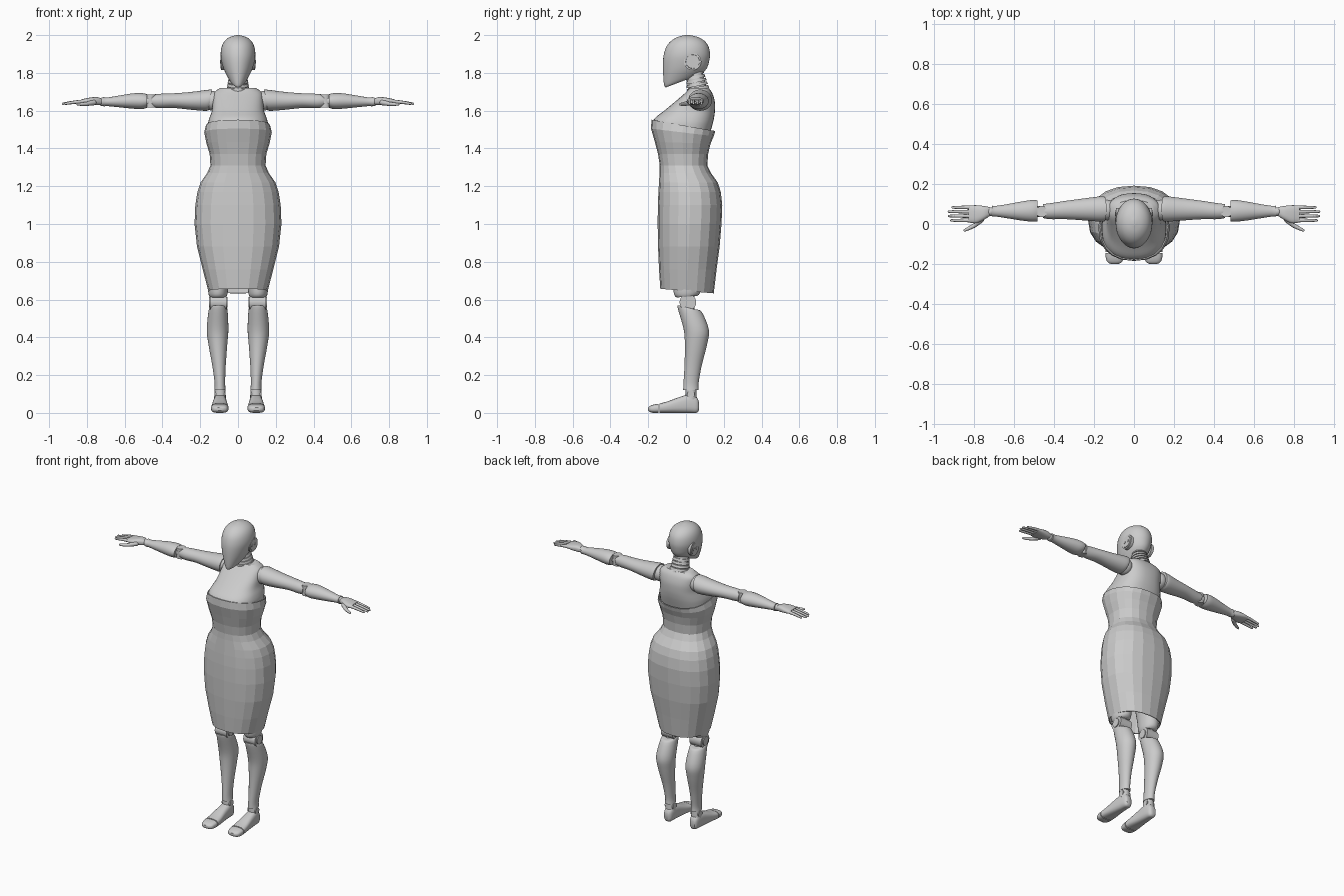
import bpy, bmesh
from math import sin, cos, pi, radians, copysign
from mathutils import Vector, Matrix


def finish(name, bm, mirror=False, angle=40):
    bmesh.ops.recalc_face_normals(bm, faces=bm.faces)
    me = bpy.data.meshes.new(name)
    bm.to_mesh(me)
    bm.free()
    if angle:
        me.shade_smooth()
        me.set_sharp_from_angle(angle=radians(angle))
    ob = bpy.data.objects.new(name, me)
    bpy.context.collection.objects.link(ob)
    if mirror:
        ob.modifiers.new("Mirror", 'MIRROR')
    return ob


def spline(keys, steps):
    """Catmull-Rom interpolation through the section tuples."""
    out = []
    for i in range(len(keys) - 1):
        a, b = keys[max(i - 1, 0)], keys[i]
        c, d = keys[i + 1], keys[min(i + 2, len(keys) - 1)]
        for s in range(steps):
            t = s / steps
            out.append([0.5 * (2 * q + (r - p) * t + (2 * p - 5 * q + 4 * r - w) * t * t
                               + (3 * q - p - 3 * r + w) * t ** 3)
                        for p, q, r, w in zip(a, b, c, d)])
    return out + [list(keys[-1])]


def loft(name, keys, axis='z', n=28, power=2.0, steps=4, mirror=False, angle=40, caps=True):
    """Sections are (t, u0, u1, v0, v1[, tilt]); t runs along the axis, tilt shifts t along v."""
    keys = [tuple(k) + (0.0,) * (6 - len(k)) for k in keys]
    bm = bmesh.new()
    rings = []
    for t, u0, u1, v0, v1, tilt in spline(keys, steps):
        ring = []
        for i in range(n):
            a = 2 * pi * i / n
            c, s = (copysign(abs(f) ** (2 / power), f) for f in (cos(a), sin(a)))
            u = (u0 + u1) / 2 + c * (u1 - u0) / 2
            v = (v0 + v1) / 2 + s * (v1 - v0) / 2
            w = t + tilt * s
            ring.append(bm.verts.new({'z': (u, v, w), 'x': (w, u, v), 'y': (u, w, v)}[axis]))
        rings.append(ring)
    for r, q in zip(rings, rings[1:]):
        for i in range(n):
            j = (i + 1) % n
            bm.faces.new((r[i], r[j], q[j], q[i]))
    if caps:
        bm.faces.new(rings[0])
        bm.faces.new(rings[-1])
    return finish(name, bm, mirror, angle)


def add_rod(bm, p, q, r0, r1, n=24):
    p, q = Vector(p), Vector(q)
    rot = (q - p).to_track_quat('Z', 'Y').to_matrix().to_4x4()
    bmesh.ops.create_cone(bm, cap_ends=True, segments=n, radius1=r0, radius2=r1,
                          depth=(q - p).length, matrix=Matrix.Translation((p + q) / 2) @ rot)


def add_ball(bm, p, r, n=14):
    bmesh.ops.create_uvsphere(bm, u_segments=n, v_segments=n // 2 + 1, radius=r,
                              matrix=Matrix.Translation(p))


def rods(name, parts, mirror=True):
    bm = bmesh.new()
    for part in parts:
        add_rod(bm, *part)
    return finish(name, bm, mirror)


def ball(name, p, r):
    bm = bmesh.new()
    add_ball(bm, p, r, 24)
    return finish(name, bm, True)


def chain(name, points, radii):
    """Jointed digit made of tapered rods and knuckle balls."""
    bm = bmesh.new()
    for i, (p, r) in enumerate(zip(points, radii)):
        add_ball(bm, p, r, 12)
        if i:
            add_rod(bm, points[i - 1], p, radii[i - 1], r, 12)
    return finish(name, bm, True)


def sym(rows):
    """Turn (t, half_width, v0, v1, ...) into full centred sections."""
    return [(r[0], -r[1], r[1]) + tuple(r[2:]) for r in rows]


# Head with sloping jaw
loft("head", sym([(1.757, .030, -.107, .075, .034), (1.768, .046, -.116, .09, .032),
                  (1.812, .072, -.121, .112, .016), (1.86, .087, -.122, .123, .004),
                  (1.90, .092, -.117, .127), (1.94, .086, -.103, .119),
                  (1.97, .070, -.078, .097), (1.99, .043, -.044, .062),
                  (2.0, .008, -.004, .02)]), n=36)

# Ear discs with raised rims
rods("ear_disc", [((.07, .035, 1.86), (.089, .035, 1.86), .046, .046),
                  ((.085, .035, 1.86), (.092, .035, 1.86), .038, .036),
                  ((.085, .02, 1.86), (.095, .02, 1.86), .009, .009),
                  ((.085, .05, 1.86), (.095, .05, 1.86), .009, .009)])

# Ribbed neck
neck = []
for i in range(6):
    z, y, r = 1.69 + .02 * i, .068 - .004 * i, .064 - .003 * i
    neck.append(((0, y, z), (0, y - .003, z + .015), r, r - .004))
neck.append(((0, .07, 1.67), (0, .04, 1.82), .052, .042))
rods("neck", neck, mirror=False)

# Smooth upper torso under the dress
loft("torso", sym([(1.40, .135, -.135, .11), (1.47, .158, -.165, .125), (1.525, .16, -.178, .14),
                   (1.56, .152, -.165, .148), (1.60, .138, -.115, .153),
                   (1.65, .134, -.055, .152), (1.695, .127, -.003, .138),
                   (1.72, .095, .02, .118)]), power=2.5, n=36)

# Low-poly faceted dress, open at top and hem
dress = loft("dress", sym([(1.522, .170, -.183, .155, -.03), (1.485, .179, -.185, .147, -.02),
                           (1.43, .168, -.165, .130, -.005), (1.37, .150, -.148, .117),
                           (1.31, .146, -.139, .113), (1.27, .163, -.14, .132),
                           (1.22, .198, -.143, .168), (1.17, .215, -.146, .184),
                           (1.10, .226, -.149, .192), (1.0, .230, -.150, .188),
                           (.88, .217, -.148, .178), (.76, .187, -.143, .162),
                           (.645, .157, -.136, .147, -.012)]),
             n=20, power=2.3, steps=1, angle=0, caps=False)
solid = dress.modifiers.new("Thickness", 'SOLIDIFY')
solid.thickness = .006

# Thighs
loft("thigh", [(1.05, .01, .19, -.1, .12), (.85, .025, .18, -.09, .11),
               (.70, .048, .162, -.07, .085), (.635, .055, .157, -.064, .076, .004),
               (.615, .062, .150, -.05, .06, .004)], mirror=True)

# Knee joints
rods("knee_joint", [((.062, .01, .585), (.148, .01, .585), .044, .044),
                    ((.056, .01, .585), (.154, .01, .585), .028, .028),
                    ((.105, .01, .54), (.105, .01, .63), .035, .035)])

# Lower legs
loft("shin", [(.558, .060, .148, -.045, .06, -.012), (.54, .055, .156, -.042, .085, -.008),
              (.44, .051, .165, -.012, .121), (.36, .057, .156, -.006, .111),
              (.25, .065, .136, -.008, .083), (.16, .068, .124, -.013, .067),
              (.12, .065, .125, -.015, .067)], mirror=True)

# Ankles
rods("ankle_joint", [((.095, .026, .07), (.095, .026, .125), .032, .028),
                     ((.065, .026, .098), (.125, .026, .098), .02, .02)])

# Feet and toe caps
loft("foot", [(.068, .08, .112, .012, .06), (.055, .068, .122, 0, .083),
              (.02, .062, .128, 0, .098), (-.04, .058, .134, 0, .082),
              (-.10, .052, .140, 0, .06), (-.14, .05, .143, 0, .05)],
     axis='y', power=2.8, mirror=True)
loft("toe_cap", [(-.145, .05, .143, 0, .048), (-.17, .053, .141, 0, .044),
                 (-.19, .06, .133, .004, .037), (-.2, .077, .117, .012, .028)],
     axis='y', power=2.8, mirror=True)

# Shoulder balls
ball("shoulder_joint", (.135, .07, 1.652), .052)

# Upper arms
loft("upper_arm", [(.147, .014, .136, 1.602, 1.712, -.009), (.17, .012, .138, 1.599, 1.71, -.006),
                   (.25, .018, .128, 1.605, 1.699), (.34, .024, .116, 1.614, 1.692),
                   (.42, .024, .104, 1.613, 1.689), (.455, .03, .1, 1.62, 1.684)],
     axis='x', mirror=True)

# Elbow joints
rods("elbow_joint", [((.462, .062, 1.617), (.462, .062, 1.685), .028, .028),
                     ((.44, .062, 1.651), (.50, .062, 1.651), .027, .027)])

# Forearms
loft("forearm", [(.482, .014, .118, 1.615, 1.687), (.51, .012, .120, 1.608, 1.693),
                 (.56, .017, .113, 1.611, 1.691), (.63, .028, .1, 1.618, 1.68),
                 (.69, .037, .091, 1.624, 1.67), (.712, .036, .092, 1.622, 1.672)],
     axis='x', mirror=True)

# Wrists
ball("wrist_joint", (.718, .062, 1.647), .022)

# Palms
loft("palm", [(.722, .04, .084, 1.632, 1.664), (.75, .022, .09, 1.629, 1.672),
              (.79, .004, .094, 1.632, 1.668), (.828, .008, .092, 1.637, 1.66)],
     axis='x', power=2.6, mirror=True)

# Fingers
for i, (y, tip) in enumerate([(.018, .915), (.04, .927), (.062, .927), (.083, .908)]):
    xs = [.825 + (tip - .825) * f for f in (0, .42, .73, 1)]
    chain(f"finger_{i + 1}", [(x, y, 1.649 - .004 * k) for k, x in enumerate(xs)],
          (.0095, .0085, .0075, .006))

# Thumbs
chain("thumb", [(.765, .022, 1.643), (.80, -.008, 1.636), (.827, -.022, 1.634),
                (.848, -.032, 1.634)], (.015, .011, .009, .0065))
